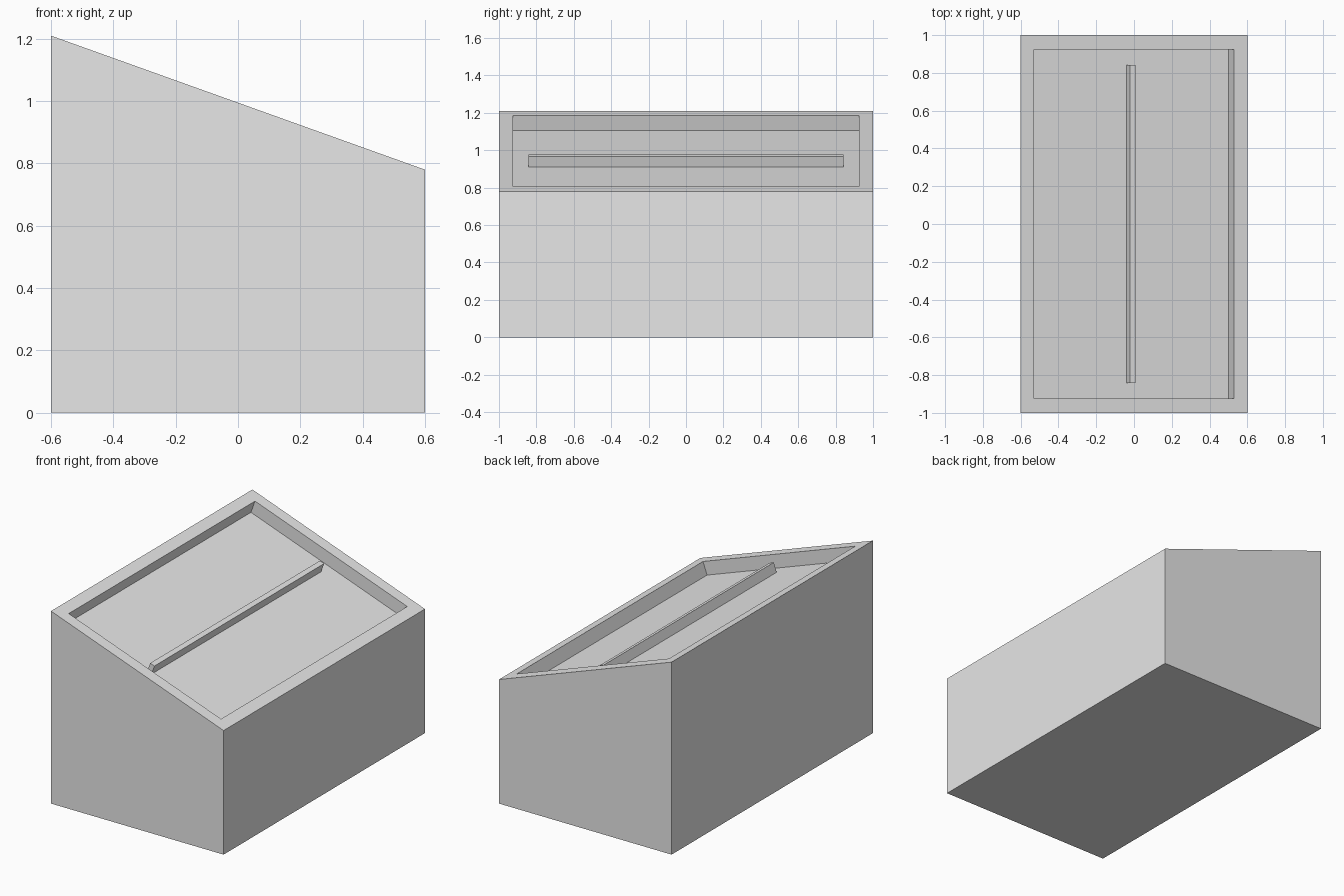
import bpy, bmesh, math
from mathutils import Vector, Matrix

cube = bpy.data.objects.get("Cube")
if cube:
    bpy.data.objects.remove(cube, do_unlink=True)

HALF_W, HALF_L = 0.6, 1.0
HIGH, LOW = 1.21, 0.78
RIM, DEPTH = 0.075, 0.083
BAR_W, BAR_L, BAR_H = 0.031, 1.685, 0.06

# Slope of the lid and its normal
tilt = math.atan2(HIGH - LOW, 2 * HALF_W)
normal = Vector((math.sin(tilt), 0, math.cos(tilt)))

grey = bpy.data.materials.new("light_grey")
grey.use_nodes = True
grey.diffuse_color = (0.8, 0.8, 0.8, 1)
grey.node_tree.nodes["Principled BSDF"].inputs["Base Color"].default_value = (0.8, 0.8, 0.8, 1)


def make_object(name, bm):
    bmesh.ops.recalc_face_normals(bm, faces=bm.faces)
    mesh = bpy.data.meshes.new(name)
    bm.to_mesh(mesh)
    bm.free()
    mesh.materials.append(grey)
    obj = bpy.data.objects.new(name, mesh)
    bpy.context.collection.objects.link(obj)
    return obj


# Wedge body: sloped side profile extruded along the length
bm = bmesh.new()
profile = [(-HALF_W, 0), (HALF_W, 0), (HALF_W, LOW), (-HALF_W, HIGH)]
side = bm.faces.new([bm.verts.new((x, -HALF_L, z)) for x, z in profile])
grown = bmesh.ops.extrude_face_region(bm, geom=[side])
far = [g for g in grown["geom"] if isinstance(g, bmesh.types.BMVert)]
bmesh.ops.translate(bm, verts=far, vec=(0, 2 * HALF_L, 0))
bmesh.ops.recalc_face_normals(bm, faces=bm.faces)

# Recessed panel: inset rim, then sink the floor square to the slope
bm.normal_update()
top = max(bm.faces, key=lambda f: f.normal.dot(normal))
bmesh.ops.inset_region(bm, faces=[top], thickness=RIM, use_even_offset=True)
floor = bmesh.ops.extrude_discrete_faces(bm, faces=[top])["faces"][0]
bmesh.ops.translate(bm, verts=floor.verts, vec=-normal * DEPTH)
make_object("sloped_box", bm)

# Raised bar standing on the recessed floor
bm = bmesh.new()
bmesh.ops.create_cube(bm, size=1, matrix=Matrix.Diagonal((BAR_W, BAR_L, BAR_H, 1)))
bar = make_object("divider_bar", bm)
bar.rotation_euler.y = tilt
base = Vector((0, 0, (HIGH + LOW) / 2)) - normal * DEPTH
along = Vector((math.cos(tilt), 0, -math.sin(tilt)))
bar.location = base + along * 0.002 + normal * BAR_H / 2
